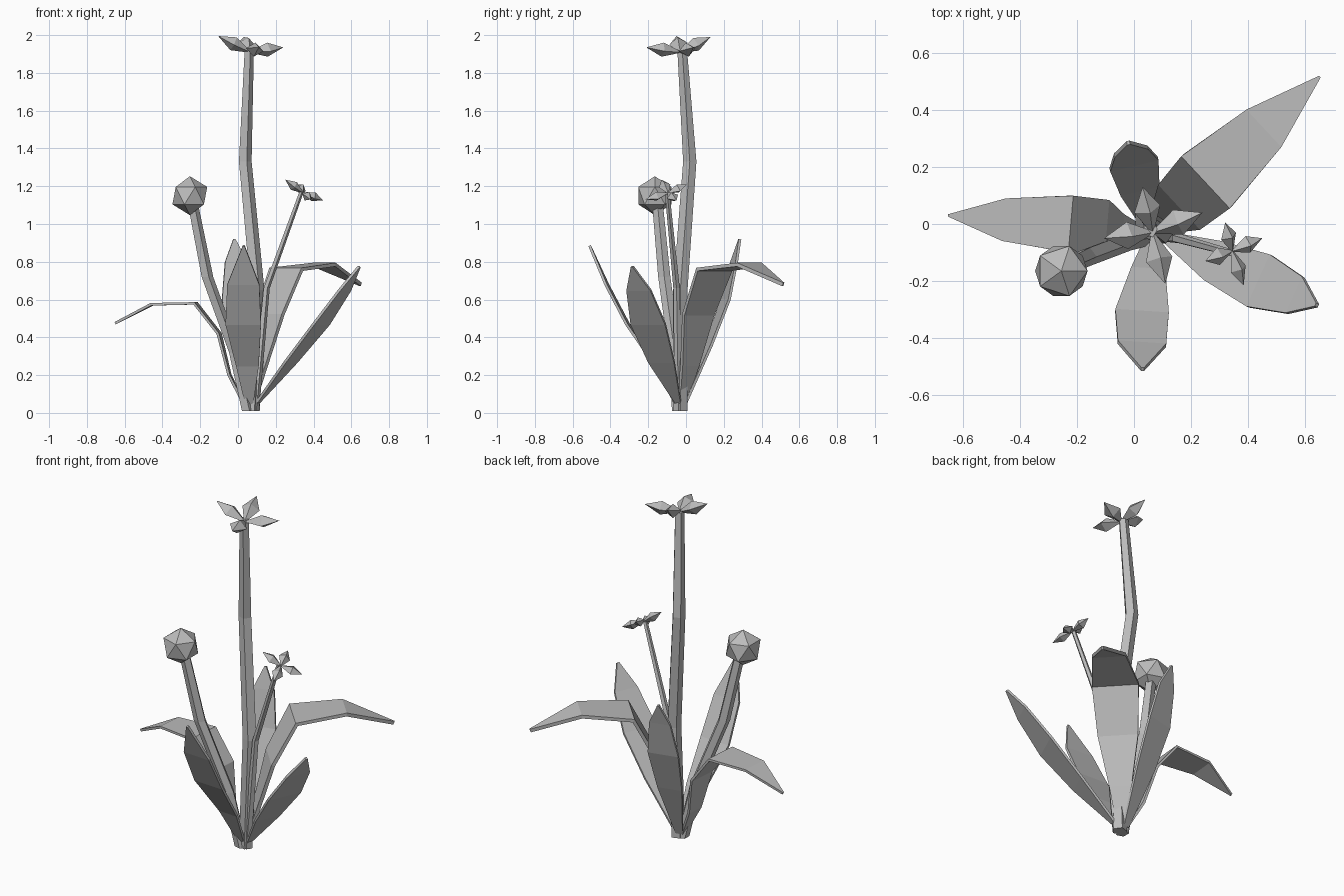
import bpy, bmesh
from math import cos, sin, tau
from mathutils import Vector

cube = bpy.data.objects.get("Cube")
if cube:
    bpy.data.objects.remove(cube, do_unlink=True)

grey = bpy.data.materials.new("plain_grey")
grey.use_nodes = True
grey.diffuse_color = (0.5, 0.5, 0.5, 1)
grey.node_tree.nodes["Principled BSDF"].inputs["Base Color"].default_value = (0.5, 0.5, 0.5, 1)


def finish(bm, name):
    bmesh.ops.recalc_face_normals(bm, faces=bm.faces)
    mesh = bpy.data.meshes.new(name)
    bm.to_mesh(mesh)
    bm.free()
    mesh.materials.append(grey)
    obj = bpy.data.objects.new(name, mesh)
    bpy.context.collection.objects.link(obj)
    return obj


def stem(name, path, sides=5):
    """Faceted tube; path entries are (x, y, z, radius)."""
    bm = bmesh.new()
    rings = []
    for x, y, z, r in path:
        rings.append([bm.verts.new((x + r * cos(tau * i / sides), y + r * sin(tau * i / sides), z))
                      for i in range(sides)])
    for a, b in zip(rings, rings[1:]):
        for i in range(sides):
            j = (i + 1) % sides
            bm.faces.new((a[i], a[j], b[j], b[i]))
    bm.faces.new(rings[0])
    bm.faces.new(rings[-1])
    return finish(bm, name)


def leaf(name, rows, thickness=0.014):
    """Thin bent blade; rows are (x, y, z, half width) from base to tip."""
    heading = Vector(rows[-1][:3]) - Vector(rows[0][:3])
    side = Vector((-heading.y, heading.x, 0)).normalized()
    bm = bmesh.new()
    pairs = []
    for x, y, z, w in rows:
        mid = Vector((x, y, z))
        pairs.append((bm.verts.new(mid - side * w), bm.verts.new(mid + side * w)))
    for a, b in zip(pairs, pairs[1:]):
        bm.faces.new((a[0], a[1], b[1], b[0]))
    obj = finish(bm, name)
    solid = obj.modifiers.new("thickness", "SOLIDIFY")
    solid.thickness = thickness
    solid.offset = 0
    return obj


def flower(name, centre, tips, half_width, half_depth):
    """Ring of pointed diamond-section petals reaching to the given tips."""
    bm = bmesh.new()
    centre = Vector(centre)
    spans = [Vector(t) - centre for t in tips]
    normal = (spans[0] - spans[2]).cross(spans[1] - spans[3]).normalized()
    if normal.z < 0:
        normal.negate()
    for span in spans:
        side = normal.cross(span).normalized()
        up = span.cross(side).normalized()
        mid = centre + span * 0.52
        ring = [bm.verts.new(mid + d) for d in
                (side * half_width, up * half_depth, -side * half_width, -up * half_depth)]
        ends = [bm.verts.new(centre - span * 0.06), bm.verts.new(centre + span)]
        for i in range(4):
            for end in ends:
                bm.faces.new((ring[i], ring[(i + 1) % 4], end))
    return finish(bm, name)


# Stems
stem("tall_stem", [(0.075, -0.03, 0.01, 0.04), (0.1, -0.03, 0.65, 0.04),
                   (0.035, 0.02, 1.33, 0.037), (0.057, -0.02, 1.92, 0.027)])
stem("bud_stem", [(0.05, -0.04, 0.01, 0.036), (-0.02, -0.06, 0.32, 0.034),
                  (-0.165, -0.115, 0.72, 0.034), (-0.24, -0.15, 1.1, 0.03)])
stem("small_stem", [(0.09, -0.04, 0.01, 0.022), (0.15, -0.05, 0.66, 0.018),
                    (0.335, -0.1, 1.17, 0.013)])

# Round bud
bm = bmesh.new()
bmesh.ops.create_icosphere(bm, subdivisions=1, radius=0.103)
bmesh.ops.translate(bm, vec=(-0.255, -0.165, 1.15), verts=bm.verts)
finish(bm, "round_bud")

# Flowers
flower("large_flower", (0.065, -0.03, 1.91),
       [(0.24, 0.04, 1.935), (0.03, 0.13, 1.99), (-0.105, -0.05, 1.995), (0.11, -0.21, 1.935)],
       0.048, 0.038)
flower("small_flower", (0.345, -0.095, 1.165),
       [(0.45, -0.05, 1.125), (0.32, 0.005, 1.21), (0.25, -0.13, 1.235), (0.385, -0.215, 1.13)],
       0.032, 0.026)

# Leaves
leaf("left_leaf", [(0.04, -0.03, 0.03, 0.015), (-0.045, -0.015, 0.2, 0.05), (-0.1, 0, 0.42, 0.085),
                   (-0.225, 0, 0.58, 0.1), (-0.455, 0.015, 0.575, 0.075), (-0.65, 0.03, 0.475, 0.004)])
leaf("arched_leaf", [(0.07, -0.025, 0.04, 0.02), (0.11, 0.02, 0.25, 0.06), (0.165, 0.065, 0.52, 0.108),
                     (0.255, 0.15, 0.76, 0.125), (0.455, 0.335, 0.785, 0.09), (0.65, 0.515, 0.68, 0.004)], 0.02)
leaf("back_leaf", [(0.05, -0.01, 0.04, 0.02), (0.02, 0.12, 0.36, 0.07), (0.0, 0.21, 0.6, 0.087),
                   (-0.01, 0.255, 0.8, 0.06), (-0.02, 0.285, 0.92, 0.005)])
leaf("right_leaf", [(0.1, -0.04, 0.05, 0.015), (0.28, -0.13, 0.27, 0.075), (0.44, -0.2, 0.47, 0.1),
                    (0.565, -0.25, 0.65, 0.07), (0.642, -0.285, 0.775, 0.006)])
leaf("front_leaf", [(0.06, -0.05, 0.04, 0.02), (0.05, -0.16, 0.25, 0.06), (0.028, -0.31, 0.47, 0.094),
                    (0.028, -0.42, 0.68, 0.085), (0.03, -0.51, 0.885, 0.005)])
